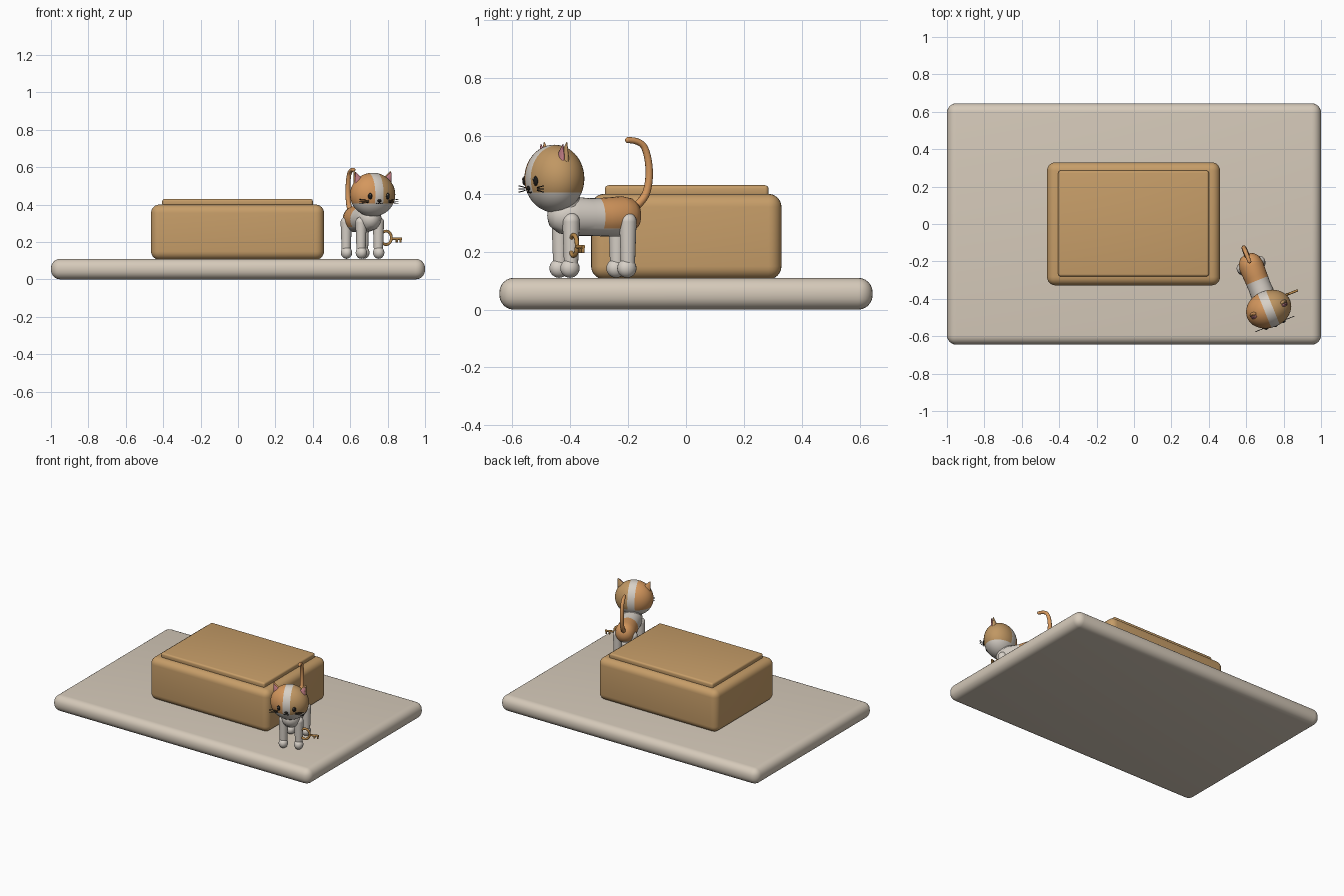
import bpy, bmesh, math
from mathutils import Vector, Matrix

cube = bpy.data.objects.get("Cube")
if cube:
    bpy.data.objects.remove(cube, do_unlink=True)


def material(name, r, g, b):
    m = bpy.data.materials.new(name)
    m.use_nodes = True
    m.diffuse_color = (r, g, b, 1)
    bsdf = m.node_tree.nodes["Principled BSDF"]
    bsdf.inputs["Base Color"].default_value = (r, g, b, 1)
    bsdf.inputs["Roughness"].default_value = 0.8
    return m


CREAM = material("cream", 0.67, 0.59, 0.49)
TAN = material("tan", 0.57, 0.34, 0.14)
WHITE = material("white fur", 0.68, 0.63, 0.57)
ORANGE = material("orange fur", 0.66, 0.31, 0.11)
BROWN = material("light brown fur", 0.53, 0.31, 0.125)
PINK = material("pink", 0.55, 0.21, 0.24)
BLACK = material("black", 0.012, 0.011, 0.01)
BRASS = material("brass", 0.48, 0.25, 0.07)

# The cat is built around its head axis, facing -y, then turned and placed
CAT = Matrix.Translation((0.72, -0.455, 0)) @ Matrix.Rotation(math.radians(22), 4, "Z")


def finish(bm, name, mats, matrix=CAT, angle=50):
    bmesh.ops.recalc_face_normals(bm, faces=bm.faces)
    me = bpy.data.meshes.new(name)
    bm.to_mesh(me)
    bm.free()
    ob = bpy.data.objects.new(name, me)
    bpy.context.collection.objects.link(ob)
    for m in mats:
        me.materials.append(m)
    ob.matrix_world = matrix
    bpy.ops.object.select_all(action="DESELECT")
    ob.select_set(True)
    bpy.context.view_layer.objects.active = ob
    bpy.ops.object.shade_smooth_by_angle(angle=math.radians(angle))
    return ob


def rounded_box(name, low, high, radius, mat, matrix=Matrix(), segments=6):
    low, high = Vector(low), Vector(high)
    bm = bmesh.new()
    bmesh.ops.create_cube(bm, size=1)
    bmesh.ops.scale(bm, vec=high - low, verts=bm.verts)
    bmesh.ops.translate(bm, vec=(low + high) / 2, verts=bm.verts)
    bmesh.ops.bevel(bm, geom=bm.edges[:], offset=radius, segments=segments,
                    profile=0.5, affect="EDGES")
    return finish(bm, name, [mat], matrix)


def ball(bm, centre, radii, u=32, v=20):
    m = Matrix.Translation(centre) @ Matrix.Diagonal((*radii, 1))
    bmesh.ops.create_uvsphere(bm, u_segments=u, v_segments=v, radius=1, matrix=m)


def ellipsoid(name, centre, radii, mat, u=20, v=12):
    bm = bmesh.new()
    ball(bm, centre, radii, u, v)
    return finish(bm, name, [mat])


def cut(bm, point, normal):
    bmesh.ops.bisect_plane(bm, geom=bm.verts[:] + bm.edges[:] + bm.faces[:],
                           plane_co=point, plane_no=normal)


def paint(bm, rule):
    for f in bm.faces:
        f.material_index = rule(f.calc_center_median())


def tube(name, points, radius, mat, tip=1.0, kind="NURBS"):
    cu = bpy.data.curves.new(name, "CURVE")
    cu.dimensions = "3D"
    cu.bevel_depth = radius
    cu.bevel_resolution = 4
    cu.use_fill_caps = True
    sp = cu.splines.new(kind)
    sp.points.add(len(points) - 1)
    for i, p in enumerate(points):
        sp.points[i].co = (*p, 1)
        sp.points[i].radius = 1 + (tip - 1) * i / (len(points) - 1)
    if kind == "NURBS":
        sp.order_u = 3
        sp.use_endpoint_u = True
    cu.materials.append(mat)
    ob = bpy.data.objects.new(name, cu)
    bpy.context.collection.objects.link(ob)
    ob.matrix_world = CAT
    return ob


# Base slab and lidded box
rounded_box("base_slab", (-1, -0.645, 0), (1, 0.645, 0.11), 0.05, CREAM)
rounded_box("box_body", (-0.465, -0.328, 0.105), (0.46, 0.33, 0.4), 0.045, TAN)
rounded_box("box_lid", (-0.405, -0.28, 0.39), (0.4, 0.285, 0.43), 0.012, TAN, segments=4)

# Head: white muzzle and centre stripe, one patch on each side
bm = bmesh.new()
ball(bm, (0, 0, 0.453), (0.124, 0.1, 0.117), 40, 26)
cut(bm, (0, 0, 0.405), (0, 0, 1))
for side in (-1, 1):
    cut(bm, (side * 0.024, 0, 0), (1, 0, 0))
paint(bm, lambda c: 0 if c.z < 0.405 or abs(c.x) < 0.024 else 1 if c.x < 0 else 2)
finish(bm, "head", [WHITE, ORANGE, BROWN])

# Body: rings lofted from chest to rump, with a patch over the rear
bm = bmesh.new()
sections = [(-0.022, 0.325, 0.012), (-0.01, 0.325, 0.04), (0.02, 0.325, 0.062),
            (0.07, 0.323, 0.068), (0.13, 0.32, 0.065), (0.19, 0.32, 0.067),
            (0.25, 0.322, 0.07), (0.285, 0.325, 0.06), (0.308, 0.325, 0.04), (0.317, 0.325, 0.012)]
rings = []
for y, z, r in sections:
    rings.append([bm.verts.new((0.95 * r * math.cos(a), y, z + r * math.sin(a)))
                  for a in (math.tau * i / 28 for i in range(28))])
for a, b in zip(rings, rings[1:]):
    for i in range(28):
        j = (i + 1) % 28
        bm.faces.new((a[i], a[j], b[j], b[i]))
bm.faces.new(rings[0])
bm.faces.new(rings[-1])
cut(bm, (0, 0.165, 0), (0, 1, 0))
cut(bm, (0, 0, 0.28), (0, 0, 1))
paint(bm, lambda c: 1 if c.y > 0.165 and c.z > 0.28 else 0)
finish(bm, "body", [WHITE, ORANGE])
ellipsoid("neck", (0, 0.035, 0.36), (0.056, 0.062, 0.06), WHITE)

# Ears, eyes, whiskers and legs, one of each per side
for side, word, fur in ((-1, "right", ORANGE), (1, "left", BROWN)):
    for part, mat, depth, size, y in (("ear", fur, 0.024, 1.0, 0.004),
                                      ("inner_ear", PINK, 0.02, 0.86, -0.009)):
        bm = bmesh.new()
        bmesh.ops.create_cone(bm, cap_ends=True, segments=20, radius1=0.046,
                              radius2=0.003, depth=0.1)
        bmesh.ops.scale(bm, vec=(size, depth / 0.046, size), verts=bm.verts)
        m = Matrix.Translation((side * 0.085, y, 0.532)) @ Matrix.Rotation(side * 0.42, 4, "Y")
        bmesh.ops.transform(bm, matrix=m, verts=bm.verts)
        finish(bm, word + "_" + part, [mat])
    ellipsoid(word + "_eye", (side * 0.05, -0.089, 0.445), (0.012, 0.009, 0.017), BLACK)
    ellipsoid(word + "_eye_glint", (side * 0.05 - 0.003, -0.0965, 0.452),
              (0.004, 0.003, 0.004), WHITE, 10, 6)
    for i in (-1, 0, 1):
        tube(word + "_whisker", [(side * 0.056, -0.086, 0.417 + i * 0.005),
                                 (side * 0.114, -0.086, 0.417 + i * 0.011)],
             0.0017, BLACK, kind="POLY")
    tube(word + "_mouth", [(0, -0.097, 0.41), (side * 0.006, -0.095, 0.401),
                           (side * 0.018, -0.093, 0.406)], 0.002, BLACK)
    for end, y in (("front", 0.042), ("rear", 0.254)):
        bm = bmesh.new()
        bmesh.ops.create_cone(bm, cap_ends=True, segments=20, radius1=0.024, radius2=0.03,
                              depth=0.16, matrix=Matrix.Translation((side * 0.05, y, 0.225)))
        ball(bm, (side * 0.05, y, 0.305), (0.03, 0.03, 0.03), 20, 12)
        finish(bm, word + "_" + end + "_leg", [WHITE])
        ellipsoid(word + "_" + end + "_paw", (side * 0.05, y - 0.004, 0.143),
                  (0.03, 0.034, 0.033), WHITE)
ellipsoid("nose", (0, -0.096, 0.42), (0.011, 0.007, 0.008), BLACK)

# Tail rising and curling forward at the tip
tube("tail", [(0, 0.285, 0.345), (0, 0.335, 0.375), (0, 0.356, 0.45), (0, 0.35, 0.53),
              (0, 0.325, 0.585), (0, 0.275, 0.586)], 0.015, ORANGE, tip=0.7)
ellipsoid("tail_tip", (0, 0.275, 0.586), (0.0105, 0.0105, 0.0105), ORANGE)

# Key beside the left front leg: ring, shaft and two teeth
ring = [(0.092 + 0.03 * math.cos(a), 0.035, 0.222 + 0.036 * math.sin(a))
        for a in (math.tau * i / 32 for i in range(33))]
tube("key_ring", ring, 0.0075, BRASS, kind="POLY")
tube("key_shaft", [(0.118, 0.035, 0.217), (0.182, 0.035, 0.217)], 0.0065, BRASS, kind="POLY")
for x in (0.148, 0.17):
    rounded_box("key_tooth", (x, 0.029, 0.196), (x + 0.01, 0.041, 0.217), 0.002, BRASS, CAT, 2)
